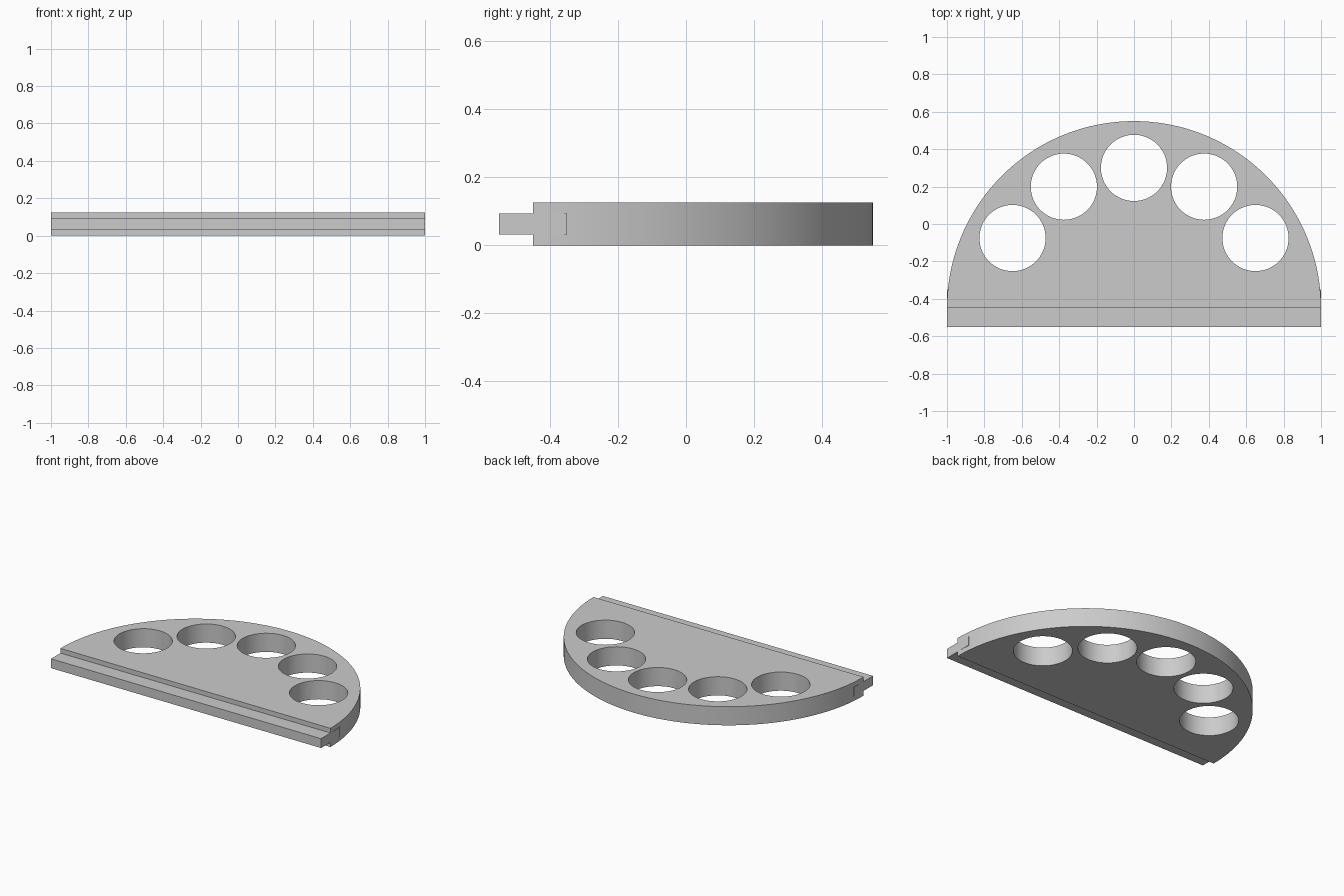
import bpy
import bmesh
import math
from mathutils import Matrix, Vector

default_cube = bpy.data.objects.get("Cube")
if default_cube:
    bpy.data.objects.remove(default_cube, do_unlink=True)

RADIUS = 1.0
THICK = 0.125
CENTRE_Y = -0.45          # centre of the half disc, on its straight edge
HOLE_RADIUS = 0.177
HOLE_RING = 0.75

grey = bpy.data.materials.new("plain_grey")
grey.use_nodes = True
colour = (0.6, 0.6, 0.6, 1)
grey.diffuse_color = colour
grey.node_tree.nodes["Principled BSDF"].inputs["Base Color"].default_value = colour


def add_object(name, bm):
    bmesh.ops.recalc_face_normals(bm, faces=bm.faces)
    mesh = bpy.data.meshes.new(name)
    bm.to_mesh(mesh)
    bm.free()
    mesh.materials.append(grey)
    obj = bpy.data.objects.new(name, mesh)
    bpy.context.collection.objects.link(obj)
    return obj


def arc_point(radius, angle):
    return Vector((radius * math.cos(angle), CENTRE_Y + radius * math.sin(angle), 0))


# Half-disc plate, extruded from its outline
bm = bmesh.new()
steps = 96
outline = [bm.verts.new(arc_point(RADIUS, math.pi * i / steps)) for i in range(steps + 1)]
base = bm.faces.new(outline)
top = bmesh.ops.extrude_face_region(bm, geom=[base], use_keep_orig=True)["geom"]
bmesh.ops.translate(bm, vec=(0, 0, THICK),
                    verts=[v for v in top if isinstance(v, bmesh.types.BMVert)])
plate = add_object("half_disc_plate", bm)

# Five round holes spaced every 30 degrees
bm = bmesh.new()
for k in range(1, 6):
    place = arc_point(HOLE_RING, math.radians(30 * k)) + Vector((0, 0, THICK / 2))
    bmesh.ops.create_cone(bm, cap_ends=True, segments=64, radius1=HOLE_RADIUS,
                          radius2=HOLE_RADIUS, depth=THICK * 3,
                          matrix=Matrix.Translation(place))
cutter = add_object("hole_cutter", bm)
cutter.hide_render = True

cut = plate.modifiers.new("holes", "BOOLEAN")
cut.operation = "DIFFERENCE"
cut.solver = "EXACT"
cut.object = cutter
bpy.ops.object.select_all(action="DESELECT")
bpy.context.view_layer.objects.active = plate
plate.select_set(True)
bpy.ops.object.modifier_apply(modifier=cut.name)
bpy.data.objects.remove(cutter, do_unlink=True)
bpy.ops.object.shade_smooth_by_angle(angle=math.radians(30))

# Tongue along the straight edge, half the plate thickness, set into the plate
bm = bmesh.new()
bmesh.ops.create_cube(bm, size=1, matrix=Matrix.Translation((0, CENTRE_Y, THICK / 2))
                      @ Matrix.Diagonal((2 * RADIUS, 0.2, THICK / 2, 1)))
add_object("edge_tongue", bm)
